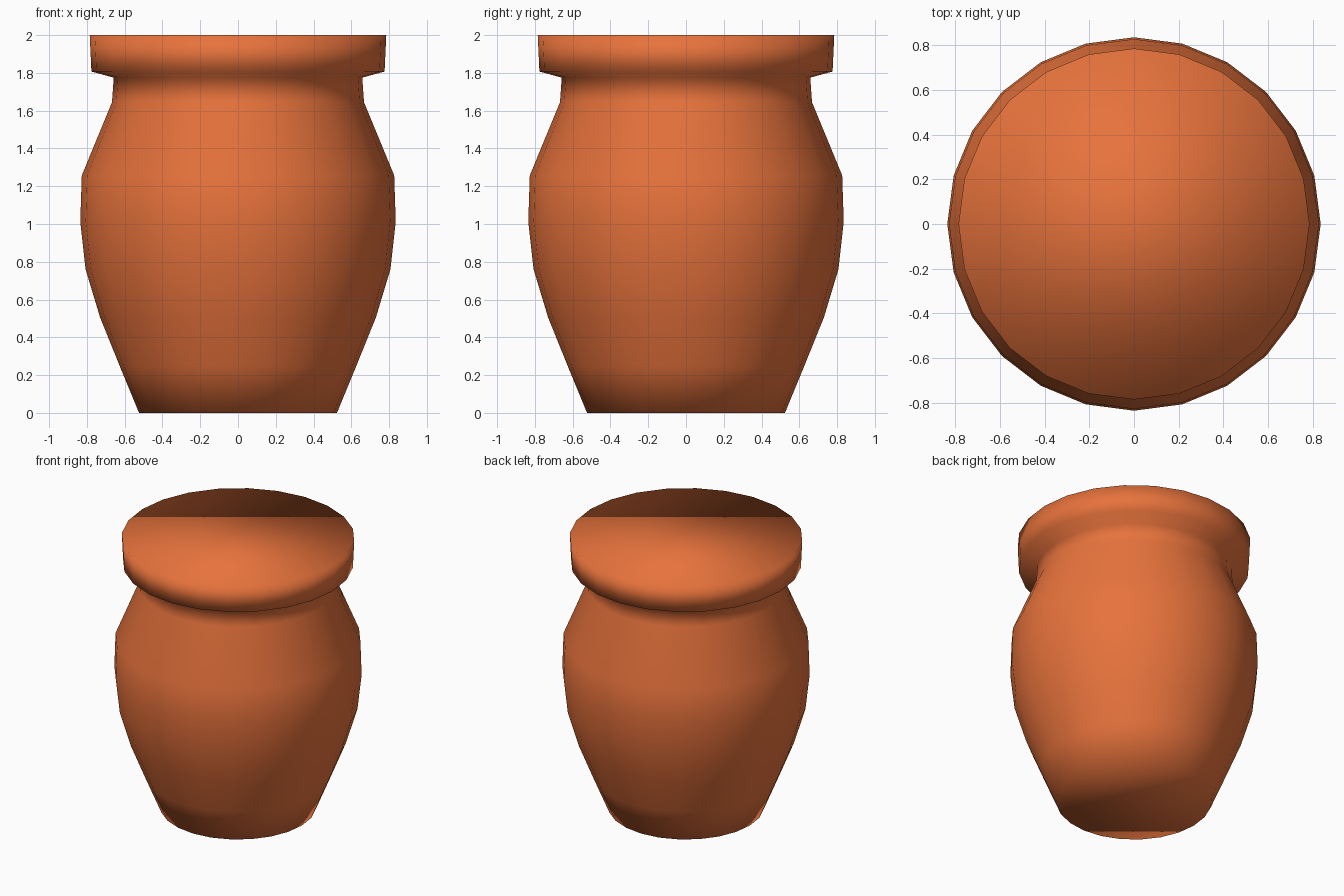
import bpy, bmesh
from math import cos, sin, tau

if "Cube" in bpy.data.objects:
    bpy.data.objects.remove(bpy.data.objects["Cube"])

SIDES = 24
# (radius, height) from the foot up to the rim
PROFILE = [(0.524, 0.0), (0.627, 0.25), (0.73, 0.505), (0.807, 0.76),
           (0.835, 1.013), (0.827, 1.257), (0.667, 1.645), (0.658, 1.775),
           (0.776, 1.807), (0.785, 2.0)]

bm = bmesh.new()

# Rings of the turned body
rings = [[bm.verts.new((r * cos(tau * i / SIDES), r * sin(tau * i / SIDES), z))
          for i in range(SIDES)] for r, z in PROFILE]

# Wall between neighbouring rings
for low, high in zip(rings, rings[1:]):
    for i in range(SIDES):
        j = (i + 1) % SIDES
        bm.faces.new((low[i], low[j], high[j], high[i]))

# Flat base and flat closed top
bm.faces.new(rings[0][::-1])
bm.faces.new(rings[-1])

# The whole pot is smooth shaded, caps included
for face in bm.faces:
    face.smooth = True

mesh = bpy.data.meshes.new("clay_pot")
bm.to_mesh(mesh)
bm.free()

# Terracotta colour
clay = bpy.data.materials.new("terracotta")
clay.diffuse_color = (0.8, 0.17, 0.045, 1.0)
clay.use_nodes = True
clay.node_tree.nodes["Principled BSDF"].inputs["Base Color"].default_value = clay.diffuse_color
mesh.materials.append(clay)

pot = bpy.data.objects.new("clay_pot", mesh)
bpy.context.collection.objects.link(pot)
